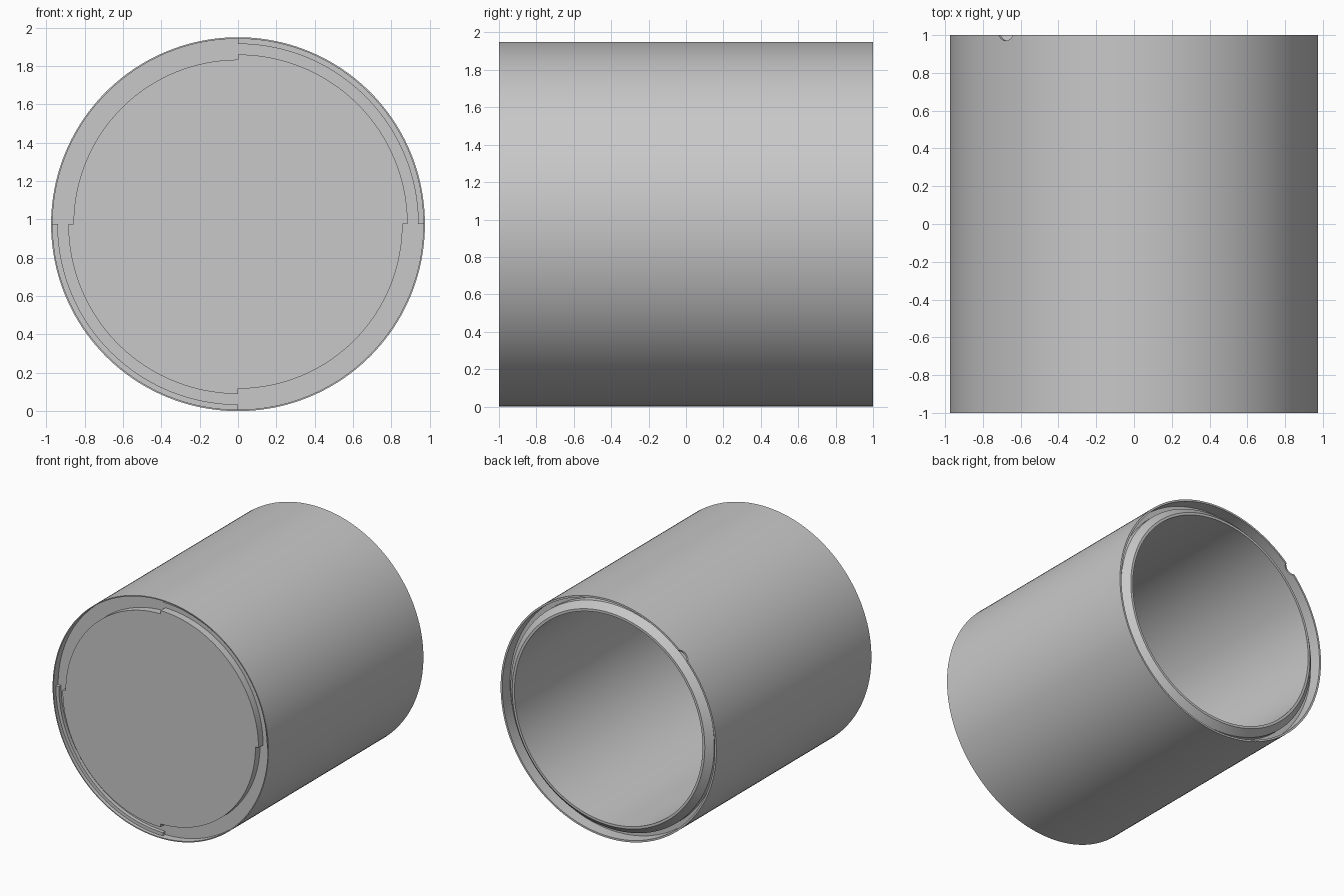
import bpy, bmesh, math
from mathutils import Matrix, Vector

cube = bpy.data.objects.get("Cube")
if cube:
    bpy.data.objects.remove(cube, do_unlink=True)

R = 0.975          # outer radius, also the height of the axis
STEPS = 160        # segments in a full turn

grey = bpy.data.materials.new("plain_grey")
grey.use_nodes = True
grey.diffuse_color = (0.58, 0.58, 0.58, 1)
grey.node_tree.nodes["Principled BSDF"].inputs["Base Color"].default_value = (0.58, 0.58, 0.58, 1)


def finish(name, bm):
    """Turn a bmesh into a grey object."""
    bmesh.ops.remove_doubles(bm, verts=bm.verts, dist=1e-5)
    bmesh.ops.recalc_face_normals(bm, faces=bm.faces)
    mesh = bpy.data.meshes.new(name)
    bm.to_mesh(mesh)
    bm.free()
    mesh.materials.append(grey)
    obj = bpy.data.objects.new(name, mesh)
    bpy.context.collection.objects.link(obj)
    return obj


def lathe(name, profile, start=0, sweep=360, closed=False):
    """Revolve (radius, y) points about the long axis; cap partial turns."""
    bm = bmesh.new()
    full = sweep == 360
    count = STEPS * sweep // 360
    rings = []
    for i in range(count + (0 if full else 1)):
        a = math.radians(start + sweep * i / count)
        rings.append([bm.verts.new((r * math.cos(a), y, R + r * math.sin(a)))
                      for r, y in profile])
    n = len(profile)
    for i in range(count):
        p, q = rings[i], rings[(i + 1) % len(rings)]
        for j in range(n if closed else n - 1):
            k = (j + 1) % n
            quad = [p[j], p[k], q[k], q[j]]
            if profile[j][0] == 0:
                quad.remove(q[j])
            if profile[k][0] == 0:
                quad.remove(q[k])
            bm.faces.new(quad)
    if not full:
        bm.faces.new(rings[0])
        bm.faces.new(rings[-1])
    return finish(name, bm)


def smooth(obj):
    bpy.ops.object.select_all(action='DESELECT')
    obj.select_set(True)
    bpy.context.view_layer.objects.active = obj
    bpy.ops.object.shade_smooth_by_angle(angle=math.radians(30))


# Hollow body: closed front with a ring groove, open back with a thin outer
# lip, a groove and a bevelled inner rim
body = lathe("canister_body", [
    (0, -1), (0.858, -1), (0.858, -0.94), (0.967, -0.94), (0.967, -1),
    (R, -1), (R, 1), (0.96, 1), (0.96, 0.9), (0.92, 0.9), (0.92, 0.95),
    (0.87, 1), (0.85, 1), (0.85, -0.9), (0, -0.9)])

# Small round notch through the back lip
direction = Vector((-0.68, 0, 0.70)).normalized()
bm = bmesh.new()
bmesh.ops.create_cone(bm, cap_ends=True, segments=32, radius1=0.06, radius2=0.06, depth=0.08,
                      matrix=Matrix.Translation(Vector((0, 1.03, R)) + direction * 0.975)
                      @ direction.to_track_quat('Z', 'Y').to_matrix().to_4x4())
cutter = finish("notch_cutter", bm)
cutter.hide_render = True
cut = body.modifiers.new("notch", 'BOOLEAN')
cut.operation = 'DIFFERENCE'
cut.solver = 'EXACT'
cut.object = cutter
bpy.context.view_layer.objects.active = body
bpy.ops.object.modifier_apply(modifier=cut.name)
bpy.data.objects.remove(cutter, do_unlink=True)
smooth(body)

# Quarter-turn steps that narrow the front groove on opposite quadrants
for side, start in (("upper_left", 0), ("lower_right", 180)):
    inner = lathe(side + "_inner_step",
                  [(0.85, -0.93), (0.85, -1), (0.885, -1), (0.885, -0.93)], start, 90, True)
    outer = lathe(side + "_outer_step",
                  [(0.94, -0.93), (0.94, -0.97), (0.97, -0.97), (0.97, -0.93)], start, 90, True)
    smooth(inner)
    smooth(outer)
